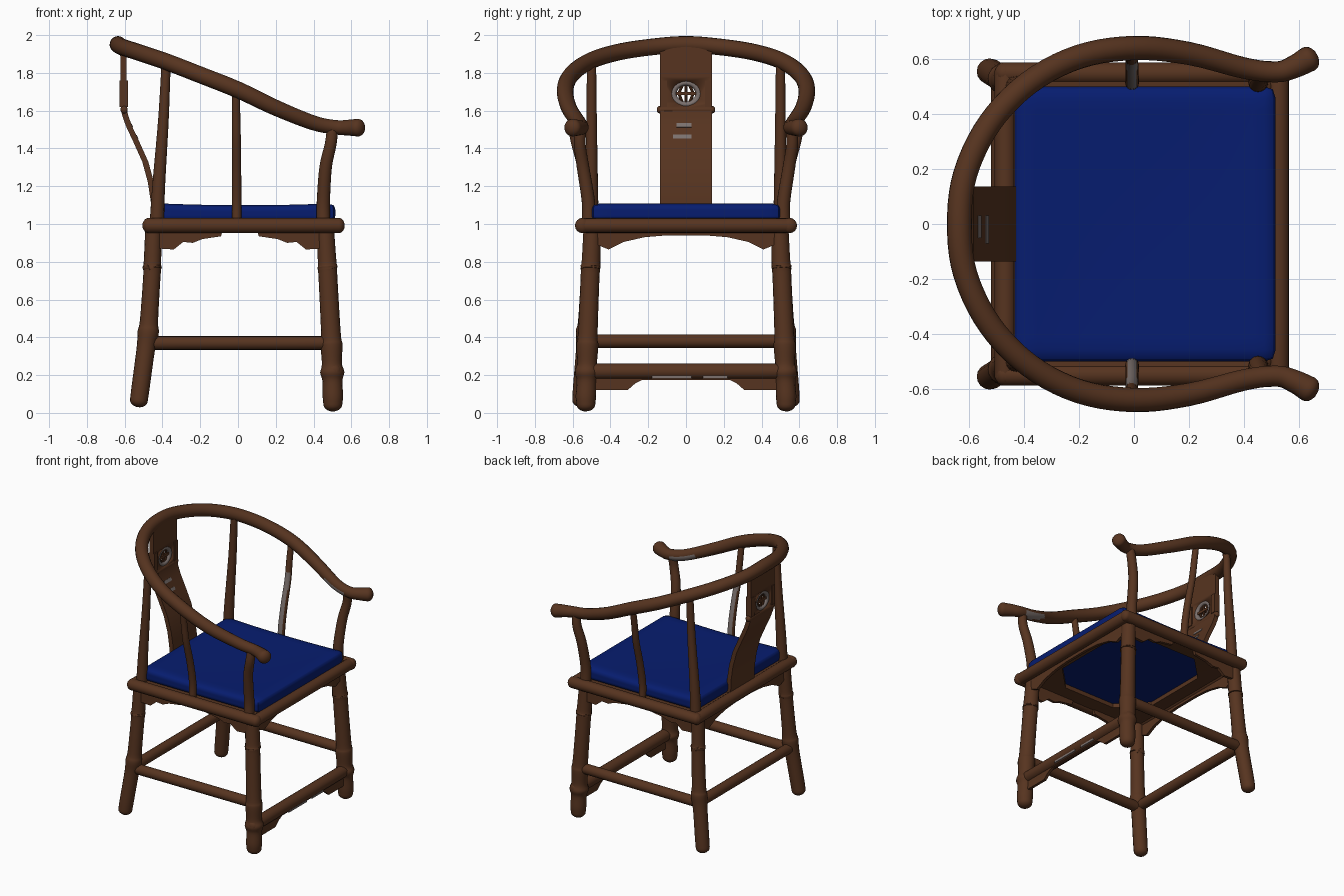
import bpy, bmesh, math
from mathutils import Vector, Matrix

if "Cube" in bpy.data.objects:
    bpy.data.objects.remove(bpy.data.objects["Cube"])


def material(name, rgb):
    m = bpy.data.materials.new(name)
    m.diffuse_color = (*rgb, 1)
    m.use_nodes = True
    m.node_tree.nodes["Principled BSDF"].inputs["Base Color"].default_value = m.diffuse_color
    return m


WOOD = material("brown wood", (0.094, 0.034, 0.014))
BLUE = material("blue cloth", (0.002, 0.012, 0.16))
GREY = material("worn grey", (0.2, 0.165, 0.155))


def finish(name, bm, mats=(WOOD,), rule=None, angle=40):
    bmesh.ops.recalc_face_normals(bm, faces=bm.faces)
    bm.normal_update()
    if rule:
        for f in bm.faces:
            f.material_index = int(rule(f.calc_center_median(), f.normal))
    me = bpy.data.meshes.new(name)
    bm.to_mesh(me)
    bm.free()
    ob = bpy.data.objects.new(name, me)
    bpy.context.collection.objects.link(ob)
    for m in mats:
        me.materials.append(m)
    bpy.ops.object.select_all(action='DESELECT')
    ob.select_set(True)
    bpy.context.view_layer.objects.active = ob
    bpy.ops.object.shade_smooth_by_angle(angle=math.radians(angle))
    return ob


def tube(name, pts, sides=16, steps=5, mats=(WOOD,), rule=None):
    """Round bar through (x, y, z, radius) points with domed ends."""
    P = [Vector(p) for p in pts]
    P = [2 * P[0] - P[1]] + P + [2 * P[-1] - P[-2]]
    path = []
    for i in range(1, len(P) - 2):
        a, b, c, d = P[i - 1:i + 3]
        for k in range(steps):
            t = k / steps
            path.append(0.5 * (2 * b + (c - a) * t + (2 * a - 5 * b + 4 * c - d) * t ** 2
                               + (3 * b - a - 3 * c + d) * t ** 3))
    path.append(P[-2])
    pos = [p.to_3d() for p in path]
    rad = [p[3] for p in path]
    tan = [(pos[min(i + 1, len(pos) - 1)] - pos[max(i - 1, 0)]).normalized() for i in range(len(pos))]
    dome = [(math.sin(a), math.cos(a)) for a in (0.25, 0.6, 0.95, 1.25)]
    rings = [(pos[0] - tan[0] * rad[0] * c * 0.75, rad[0] * s, tan[0]) for s, c in dome]
    rings += list(zip(pos, rad, tan))
    rings += [(pos[-1] + tan[-1] * rad[-1] * c * 0.75, rad[-1] * s, tan[-1]) for s, c in reversed(dome)]
    bm = bmesh.new()
    n = tan[0].orthogonal().normalized()
    last, prev = tan[0], None
    for c, r, t in rings:
        n = last.rotation_difference(t) @ n
        last, b = t, t.cross(n)
        cur = [bm.verts.new(c + r * (n * math.cos(q) + b * math.sin(q)))
               for q in (math.tau * k / sides for k in range(sides))]
        if prev:
            for k in range(sides):
                j = (k + 1) % sides
                bm.faces.new((prev[k], prev[j], cur[j], cur[k]))
        else:
            bm.faces.new(cur)
        prev = cur
    bm.faces.new(prev)
    return finish(name, bm, mats, rule)


def plate(name, outline, thick, mats=(WOOD,)):
    """Flat outline of 3D points pushed out by the vector thick."""
    bm = bmesh.new()
    f = bm.faces.new([bm.verts.new(p) for p in outline])
    ext = bmesh.ops.extrude_face_region(bm, geom=[f])
    bmesh.ops.translate(bm, vec=thick, verts=[v for v in ext['geom'] if isinstance(v, bmesh.types.BMVert)])
    return finish(name, bm, mats, angle=25)


def box(name, lo, hi, mats=(WOOD,)):
    (x0, y0, z0), (x1, y1, z1) = lo, hi
    return plate(name, [(x0, y0, z0), (x1, y0, z0), (x1, y1, z0), (x0, y1, z0)], (0, 0, z1 - z0), mats)


# Horseshoe arm rail: half a circle at the back, then arms flaring at the tips
half = [(0.635, 0.6, 1.51, 0.047), (0.585, 0.573, 1.51, 0.042), (0.52, 0.553, 1.512, 0.038),
        (0.4, 0.567, 1.535, 0.039), (0.2, 0.62, 1.615, 0.042)]
zs = [1.71, 1.79, 1.86, 1.908, 1.937]
half += [(-0.64 * math.sin(a), 0.64 * math.cos(a), z, 0.044)
         for a, z in zip((0, 0.32, 0.64, 0.96, 1.28), zs)]
rail = half + [(-0.635, 0, 1.95, 0.045)] + [(x, -y, z, r) for x, y, z, r in reversed(half)]
tube("arm_rail", rail, mats=(WOOD, GREY),
     rule=lambda c, n: 0.33 < c.x < 0.5 and n.z < 0.2 and n.y * c.y < -0.15)

for s, side in ((1, "left"), (-1, "right")):
    # Legs with bamboo-like swellings
    tube(f"front_leg_{side}", [(0.502, s * 0.53, 0.045, 0.05), (0.502, s * 0.53, 0.09, 0.054),
         (0.5, s * 0.526, 0.17, 0.053), (0.499, s * 0.525, 0.215, 0.064), (0.497, s * 0.524, 0.26, 0.053),
         (0.495, s * 0.522, 0.36, 0.058), (0.492, s * 0.52, 0.42, 0.052), (0.475, s * 0.507, 0.74, 0.05),
         (0.474, s * 0.505, 0.77, 0.055), (0.472, s * 0.503, 0.8, 0.05), (0.46, s * 0.495, 1.0, 0.047)])
    tube(f"back_leg_{side}", [(-0.525, s * 0.555, 0.065, 0.047), (-0.515, s * 0.55, 0.14, 0.048),
         (-0.488, s * 0.533, 0.34, 0.049), (-0.475, s * 0.527, 0.43, 0.056), (-0.471, s * 0.523, 0.49, 0.048),
         (-0.455, s * 0.51, 0.74, 0.046), (-0.454, s * 0.508, 0.77, 0.051), (-0.453, s * 0.506, 0.8, 0.046),
         (-0.445, s * 0.495, 1.0, 0.045)])
    # Posts between seat and arm rail
    tube(f"front_post_{side}", [(0.452, s * 0.515, 1.0, 0.037), (0.452, s * 0.517, 1.12, 0.035),
         (0.464, s * 0.545, 1.3, 0.033), (0.49, s * 0.562, 1.42, 0.031), (0.5, s * 0.557, 1.5, 0.03)])
    tube(f"side_spindle_{side}", [(-0.007, s * 0.515, 1.0, 0.025), (-0.007, s * 0.515, 1.12, 0.025),
         (-0.007, s * 0.545, 1.28, 0.024), (-0.008, s * 0.59, 1.45, 0.023), (-0.01, s * 0.61, 1.58, 0.022),
         (-0.01, s * 0.63, 1.7, 0.021)],
         mats=(WOOD, GREY), rule=lambda c, n: n.y * c.y < -0.3 and 1.08 < c.z < 1.5)
    tube(f"back_post_{side}", [(-0.43, s * 0.5, 1.0, 0.038), (-0.42, s * 0.5, 1.2, 0.034),
         (-0.395, s * 0.5, 1.55, 0.028), (-0.38, s * 0.5, 1.86, 0.024)])
    # Side rails
    tube(f"seat_side_rail_{side}", [(-0.475, s * 0.548, 0.992, 0.04), (0.535, s * 0.548, 0.992, 0.04)])
    tube(f"side_stretcher_{side}", [(-0.48, s * 0.525, 0.37, 0.036), (0.49, s * 0.522, 0.37, 0.036)])
    # Corner brackets below the side rails
    for name, e in (("front", 1), ("back", -1)):
        prof = [(0.09, 0.97), (0.1, 0.935), (0.2, 0.92), (0.25, 0.9), (0.3, 0.905), (0.35, 0.865),
                (0.43, 0.87), (0.43, 0.97)]
        plate(f"side_bracket_{name}_{side}", [(e * x + 0.01, s * 0.51, z) for x, z in prof], (0, s * 0.02, 0))

# Cross rails
for name, x, y, z, r in (("seat_front_rail", 0.525, 0.555, 0.992, 0.039),
                         ("seat_back_rail", -0.468, 0.555, 0.992, 0.039),
                         ("front_stretcher", 0.505, 0.555, 0.22, 0.042),
                         ("back_stretcher", -0.483, 0.53, 0.38, 0.036)):
    tube(name, [(x, -y, z, r), (x, y, z, r)])

# Shaped aprons below the cross rails
upper = [(0.47, 0.97), (0.47, 0.89), (0.41, 0.865), (0.33, 0.905), (0.22, 0.93), (0.1, 0.94)]
lower = [(0.5, 0.22), (0.5, 0.12), (0.31, 0.12), (0.27, 0.155), (0.23, 0.175)]
for name, x, prof in (("front_apron", 0.48, upper), ("back_apron", -0.47, upper), ("foot_apron", 0.5, lower)):
    plate(name, [(x, y, z) for y, z in prof] + [(x, -y, z) for y, z in reversed(prof)], (0.02, 0, 0))
for k, (y0, y1) in enumerate(((-0.18, 0.03), (0.09, 0.22))):
    box(f"foot_rail_wear_{k + 1}", (0.531, y0, 0.182), (0.54, y1, 0.196), (GREY,))


# Seat board with an eight-sided opening
def octagon(x0, x1, y, c):
    return [(x0 + c, -y), (x1 - c, -y), (x1, -y + c), (x1, y - c),
            (x1 - c, y), (x0 + c, y), (x0, y - c), (x0, -y + c)]


bm = bmesh.new()
layers = [[bm.verts.new((x, y, z)) for x, y in octagon(*o)] for o, z in
          (((-0.46, 0.52, 0.54, 0.02), 1.02), ((-0.35, 0.42, 0.42, 0.18), 1.005),
           ((-0.35, 0.42, 0.42, 0.18), 0.975), ((-0.46, 0.52, 0.54, 0.02), 0.965))]
for a, b in zip(layers, layers[1:] + layers[:1]):
    for k in range(8):
        j = (k + 1) % 8
        bm.faces.new((a[k], a[j], b[j], b[k]))
finish("seat_board", bm, angle=20)

# Cushion: rounded box with a slight dip
bm = bmesh.new()
bmesh.ops.create_cube(bm, size=2)
bmesh.ops.subdivide_edges(bm, edges=bm.edges[:], cuts=22, use_grid_fill=True)
hs, r = Vector((0.475, 0.5, 0.05)), 0.035
for v in bm.verts:
    u, w = v.co.x, v.co.y
    p = Vector([a * b for a, b in zip(v.co, hs)])
    core = Vector([max(-(h - r), min(h - r, a)) for a, h in zip(p, hs)])
    d = p - core
    p = core + d.normalized() * r if d.length > 1e-6 else p
    if p.z > 0:
        p.z -= 0.016 * (1 - u * u) * (1 - 0.4 * w * w)
    v.co = p + Vector((0.04, 0, 1.06))
finish("cushion", bm, (BLUE,))

# Curved back splat with a pierced round opening
curve = [(-0.425, 1.0), (-0.43, 1.12), (-0.445, 1.22), (-0.475, 1.33), (-0.52, 1.43), (-0.562, 1.52),
         (-0.583, 1.58), (-0.59, 1.64), (-0.59, 1.78), (-0.592, 1.94)]
outline = curve + [(x - 0.032, z) for x, z in reversed(curve)]
splat = plate("back_splat", [(x, -0.137, z) for x, z in outline], (0, 0.274, 0))
bm = bmesh.new()
bmesh.ops.create_cone(bm, cap_ends=True, segments=32, radius1=0.066, radius2=0.066, depth=0.2,
                      matrix=Matrix.Translation((-0.606, 0, 1.69)) @ Matrix.Rotation(math.pi / 2, 4, 'Y'))
cutter = finish("opening_cutter", bm)
cutter.hide_render = True
mod = splat.modifiers.new("opening", 'BOOLEAN')
mod.operation, mod.solver, mod.object = 'DIFFERENCE', 'EXACT', cutter
bpy.context.view_layer.objects.active = splat
bpy.ops.object.modifier_apply(modifier=mod.name)
bpy.data.objects.remove(cutter)

# Opening trim and lattice bars
bpy.ops.mesh.primitive_torus_add(major_radius=0.068, minor_radius=0.0185, major_segments=32, minor_segments=10,
                                 location=(-0.606, 0, 1.69), rotation=(0, math.pi / 2, 0))
ring = bpy.context.object
ring.name = "opening_trim"
ring.scale.x = 0.85
ring.data.materials.append(GREY)
bpy.ops.object.shade_smooth_by_angle(angle=1)
box("lattice_crossbar", (-0.616, -0.06, 1.682), (-0.596, 0.06, 1.7))
for k, bow in enumerate((-0.035, 0, 0.035)):
    tube(f"lattice_bar_{k + 1}", [(-0.606, bow * 0.5, 1.64, 0.008), (-0.606, bow, 1.69, 0.008),
                                  (-0.606, bow * 0.5, 1.74, 0.008)], sides=8)

# Moulding across the splat, raised panel edges and worn patches
tube("splat_moulding", [(-0.603, -0.14, 1.605, 0.02), (-0.603, 0.14, 1.605, 0.02)], sides=12)
for s in (1, -1):
    box("splat_panel_edge_" + ("left" if s > 0 else "right"),
        (-0.627, min(s * 0.1, s * 0.137), 1.62), (-0.583, max(s * 0.1, s * 0.137), 1.76))
for k, (y0, y1, z, x) in enumerate(((-0.05, 0.03, 1.512, -0.5583), (-0.07, 0.03, 1.452, -0.5303))):
    plate(f"splat_wear_{k + 1}", [(x, y0, z), (x, y1, z), (x - 0.0093, y1, z + 0.02),
                                  (x - 0.0093, y0, z + 0.02)], (0.003, 0, 0.0015), (GREY,))
